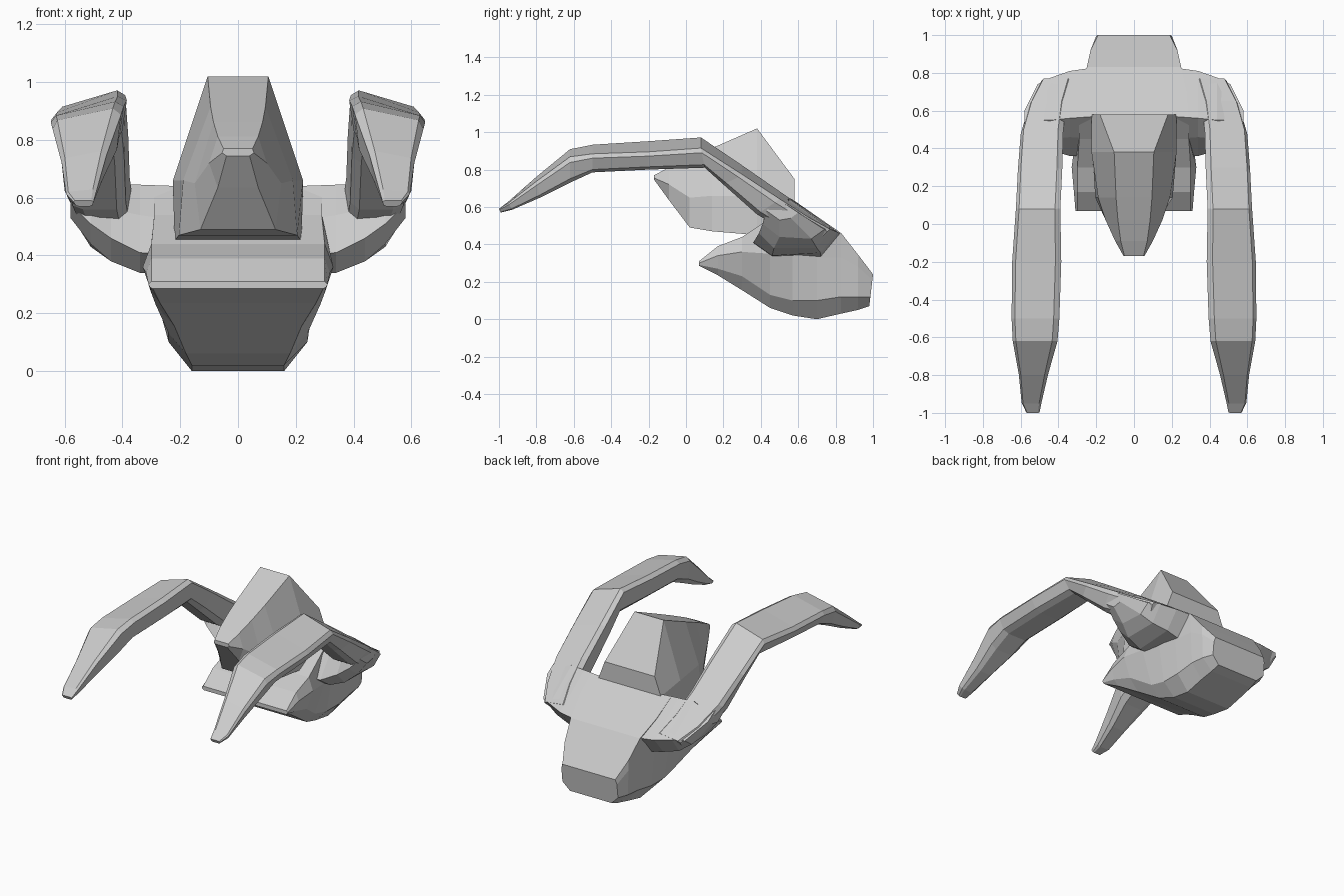
import bpy, bmesh

grey = bpy.data.materials.new("light_grey")
grey.diffuse_color = (0.6, 0.6, 0.6, 1)


def loft(name, rings):
    """Skin a list of equal-length point rings and cap both ends."""
    bm = bmesh.new()
    loops = [[bm.verts.new(p) for p in ring] for ring in rings]
    n = len(loops[0])
    for a, b in zip(loops, loops[1:]):
        for i in range(n):
            j = (i + 1) % n
            bm.faces.new((a[i], a[j], b[j], b[i]))
    bm.faces.new(loops[0][::-1])
    bm.faces.new(loops[-1])
    bmesh.ops.recalc_face_normals(bm, faces=bm.faces)
    mesh = bpy.data.meshes.new(name)
    bm.to_mesh(mesh)
    bm.free()
    mesh.materials.append(grey)
    obj = bpy.data.objects.new(name, mesh)
    bpy.context.collection.objects.link(obj)
    return obj


def symmetric(half):
    """Close a right-hand half section (bottom to top) across x = 0."""
    return half + [(-x, y, z) for x, y, z in reversed(half)]


# Hull: y, then (half width, z) from bottom to top
hull = [
    (0.07, (0.295, 0.285), (0.305, 0.29), (0.31, 0.30), (0.30, 0.31)),
    (0.17, (0.27, 0.235), (0.30, 0.27), (0.318, 0.34), (0.30, 0.39)),
    (0.30, (0.22, 0.155), (0.285, 0.23), (0.33, 0.36), (0.30, 0.44)),
    (0.45, (0.18, 0.06), (0.24, 0.13), (0.31, 0.35), (0.29, 0.54)),
    (0.57, (0.16, 0.02), (0.24, 0.10), (0.28, 0.35), (0.29, 0.64)),
    (0.70, (0.16, 0.0), (0.24, 0.10), (0.26, 0.33), (0.28, 0.55)),
    (0.83, (0.16, 0.03), (0.235, 0.12), (0.245, 0.33), (0.25, 0.46)),
    (0.92, (0.155, 0.05), (0.225, 0.12), (0.23, 0.28), (0.23, 0.345)),
    (0.99, (0.15, 0.07), (0.20, 0.12), (0.20, 0.21), (0.19, 0.24)),
]
rings = [symmetric([(w, y, z) for w, z in s]) for y, *s in hull]
rings[-1] = [(x, 0.98 + 0.02 * (z - 0.07) / 0.17, z) for x, y, z in rings[-1]]
loft("hull", rings)

# Cabin: wedge that overhangs the front lip
cabin = [
    (-0.17, (0.04, 0.745), (0.055, 0.755), (0.05, 0.77)),
    (-0.09, (0.07, 0.635), (0.10, 0.72), (0.07, 0.812)),
    (0.02, (0.13, 0.49), (0.15, 0.65), (0.085, 0.862)),
    (0.14, (0.205, 0.47), (0.19, 0.66), (0.095, 0.915)),
    (0.38, (0.22, 0.45), (0.225, 0.66), (0.105, 1.02)),
    (0.58, (0.22, 0.45), (0.225, 0.63), (0.18, 0.75)),
]
loft("cabin", [symmetric([(w, y, z) for w, z in s]) for y, *s in cabin])

# Arms: top y, top z, bottom y, bottom z, inner x, outer x, outer edge drop
arm = [
    (-1.0, 0.59, -0.99, 0.57, 0.50, 0.57, 0.0),
    (-0.95, 0.63, -0.93, 0.585, 0.49, 0.595, 0.01),
    (-0.80, 0.765, -0.78, 0.65, 0.455, 0.61, 0.03),
    (-0.62, 0.915, -0.62, 0.73, 0.405, 0.642, 0.05),
    (-0.50, 0.94, -0.50, 0.785, 0.395, 0.648, 0.06),
    (-0.20, 0.96, -0.20, 0.80, 0.385, 0.645, 0.07),
    (0.08, 0.98, 0.10, 0.81, 0.39, 0.625, 0.07),
    (0.30, 0.83, 0.20, 0.72, 0.38, 0.615, 0.06),
    (0.50, 0.69, 0.38, 0.56, 0.375, 0.60, 0.05),
    (0.65, 0.585, 0.55, 0.46, 0.36, 0.555, 0.04),
    (0.77, 0.50, 0.71, 0.42, 0.33, 0.49, 0.02),
]


def arm_ring(s, side):
    yt, zt, yb, zb, xi, xo, drop = s
    w = xo - xi
    # (fraction across, fraction up)
    shape = [(0.2, 0), (0.72, 0), (0.88, 0.15), (1, 0.8),
             (0.93, 1), (0.12, 1), (0, 0.85), (0.06, 0.2)]
    return [(side * (xi + u * w), yb + (yt - yb) * v,
             zb + (zt - zb) * v - drop * u * v) for u, v in shape]


# Shoulders: x, then (y, z) outline of the pod under each arm root
shoulder = [
    (0.20, (0.36, 0.40), (0.47, 0.33), (0.72, 0.32), (0.83, 0.455), (0.57, 0.64), (0.45, 0.52)),
    (0.34, (0.36, 0.41), (0.46, 0.34), (0.72, 0.355), (0.81, 0.465), (0.56, 0.645), (0.46, 0.54)),
    (0.44, (0.39, 0.46), (0.47, 0.38), (0.70, 0.38), (0.775, 0.48), (0.55, 0.645), (0.45, 0.56)),
    (0.51, (0.41, 0.51), (0.50, 0.44), (0.67, 0.43), (0.74, 0.48), (0.55, 0.62), (0.43, 0.60)),
    (0.58, (0.43, 0.58), (0.50, 0.53), (0.56, 0.54), (0.60, 0.57), (0.54, 0.61), (0.46, 0.63)),
]

for label, side in (("right", 1), ("left", -1)):
    loft(label + "_arm", [arm_ring(s, side) for s in arm])
    loft(label + "_shoulder", [[(side * x, y, z) for y, z in s] for x, *s in shoulder])
